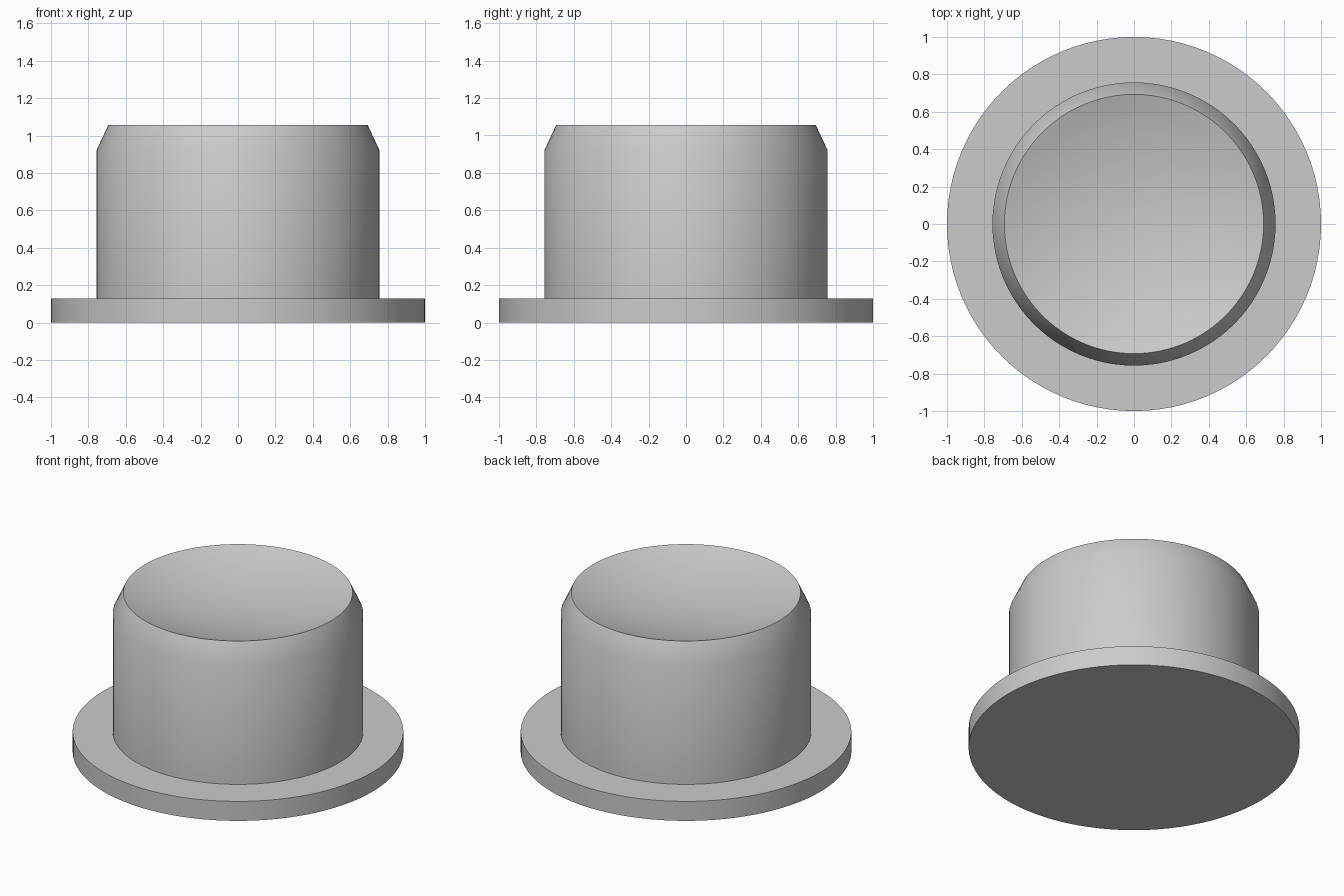
import bpy
import bmesh
import math

SEGMENTS = 96

cube = bpy.data.objects.get("Cube")
if cube:
    bpy.data.objects.remove(cube, do_unlink=True)

grey = bpy.data.materials.new("light_grey")
grey.use_nodes = True
colour = (0.6, 0.6, 0.6, 1)
grey.diffuse_color = colour
grey.node_tree.nodes["Principled BSDF"].inputs["Base Color"].default_value = colour


def lathe(name, profile):
    """Spin a (radius, height) profile around z into a smooth closed solid."""
    bm = bmesh.new()
    verts = [bm.verts.new((r, 0, z)) for r, z in profile]
    edges = [bm.edges.new(pair) for pair in zip(verts, verts[1:])]
    bmesh.ops.spin(bm, geom=verts + edges, cent=(0, 0, 0), axis=(0, 0, 1),
                   angle=math.tau, steps=SEGMENTS, use_duplicate=False)
    bmesh.ops.remove_doubles(bm, verts=bm.verts, dist=0.0001)
    bmesh.ops.recalc_face_normals(bm, faces=bm.faces)
    mesh = bpy.data.meshes.new(name)
    bm.to_mesh(mesh)
    bm.free()
    mesh.materials.append(grey)
    obj = bpy.data.objects.new(name, mesh)
    bpy.context.collection.objects.link(obj)
    bpy.ops.object.select_all(action="DESELECT")
    obj.select_set(True)
    bpy.context.view_layer.objects.active = obj
    bpy.ops.object.shade_smooth_by_angle(angle=math.radians(30))
    return obj


# Flat round base flange
flange_top = 0.13
lathe("base_flange", [(0, 0), (1, 0), (1, flange_top), (0, flange_top)])

# Button body with a tapered shoulder and a shallow spherical dish on top
rim_radius, rim_height, dish_depth, rings = 0.693, 1.057, 0.12, 12
sphere_radius = (rim_radius ** 2 + dish_depth ** 2) / (2 * dish_depth)
rim_angle = math.asin(rim_radius / sphere_radius)
dish = []
for i in range(rings, -1, -1):
    a = rim_angle * i / rings
    dish.append((sphere_radius * math.sin(a),
                 rim_height - dish_depth + sphere_radius * (1 - math.cos(a))))
lathe("button_body", [(0, flange_top), (0.757, flange_top), (0.757, 0.92)] + dish)
